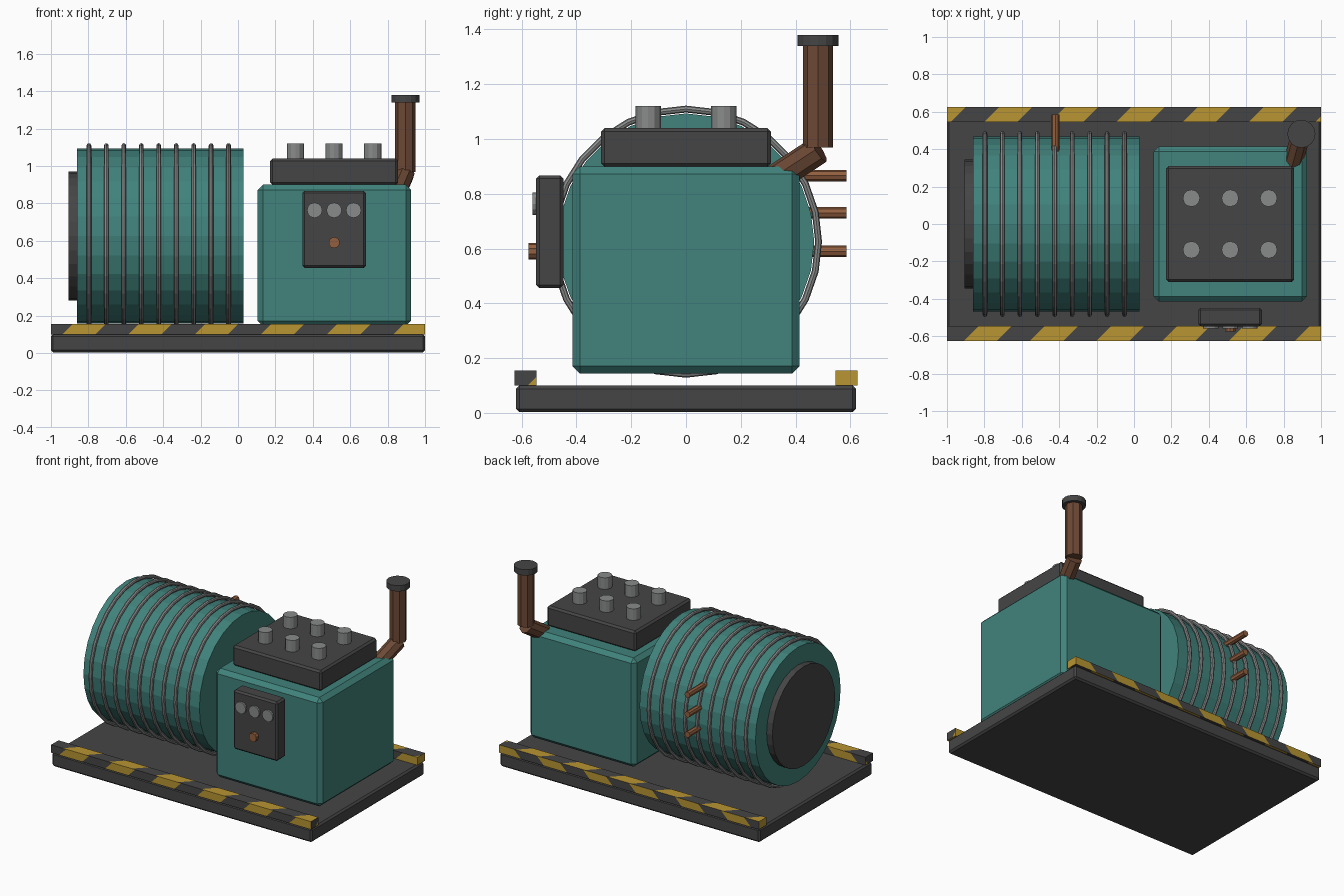
import bpy, bmesh, math
from mathutils import Vector

if "Cube" in bpy.data.objects:
    bpy.data.objects.remove(bpy.data.objects["Cube"])


def material(name, rgb):
    m = bpy.data.materials.new(name)
    m.diffuse_color = (*rgb, 1)
    m.use_nodes = True
    m.node_tree.nodes["Principled BSDF"].inputs["Base Color"].default_value = m.diffuse_color
    return m


TEAL = material("teal paint", (0.052, 0.225, 0.20))
DARK = material("dark iron", (0.060, 0.060, 0.060))
YELLOW = material("hazard yellow", (0.48, 0.30, 0.032))
STEEL = material("grey steel", (0.25, 0.26, 0.255))
BROWN = material("rusty brown", (0.15, 0.066, 0.036))
COPPER = material("copper", (0.29, 0.115, 0.05))


def finish(bm, name, *mats):
    me = bpy.data.meshes.new(name)
    bm.to_mesh(me)
    bm.free()
    for m in mats:
        me.materials.append(m)
    ob = bpy.data.objects.new(name, me)
    bpy.context.collection.objects.link(ob)
    return ob


def box_mesh(lo, hi):
    bm = bmesh.new()
    bmesh.ops.create_cube(bm, size=1)
    for v in bm.verts:
        v.co = Vector([(a + b) / 2 + c * (b - a) for a, b, c in zip(lo, hi, v.co)])
    return bm


def box(name, lo, hi, mat, bevel):
    ob = finish(box_mesh(lo, hi), name, mat)
    mod = ob.modifiers.new("edge bevel", 'BEVEL')
    mod.width = bevel
    mod.segments = 1
    return ob


def rod(name, a, b, r, mat, sides=12):
    a, b = Vector(a), Vector(b)
    bm = bmesh.new()
    bmesh.ops.create_cone(bm, cap_ends=True, segments=sides,
                          radius1=r, radius2=r, depth=(b - a).length)
    ob = finish(bm, name, mat)
    ob.rotation_mode = 'QUATERNION'
    ob.rotation_quaternion = (b - a).to_track_quat('Z', 'Y')
    ob.location = (a + b) / 2
    return ob


def hazard_rail(name, lo, hi, period=0.354):
    """Bar whose faces are cut into diagonal dark and yellow bands."""
    bm = box_mesh(lo, hi)
    bmesh.ops.split_edges(bm, edges=bm.edges[:])
    bm.normal_update()
    # direction the bands run across, and their phase, for each face axis
    rule = {0: (Vector((0, 1, -1)), -0.677),
            1: (Vector((1, 0, -1)), -0.685),
            2: (Vector((1, -1, 0)), -0.285)}

    def axis_of(face):
        return max(range(3), key=lambda i: abs(face.normal[i]))

    for axis, (d, phase) in rule.items():
        for k in range(-12, 13):
            cut = phase + k * period / 2
            faces = [f for f in bm.faces if axis_of(f) == axis]
            geom = set(faces)
            for f in faces:
                geom.update(f.edges)
                geom.update(f.verts)
            bmesh.ops.bisect_plane(bm, geom=list(geom), dist=1e-5,
                                   plane_co=d * (cut / d.length_squared), plane_no=d)
    bm.normal_update()
    for f in bm.faces:
        d, phase = rule[axis_of(f)]
        g = d.dot(f.calc_center_median()) - phase
        f.material_index = 1 if (g % period) < period / 2 else 0
    return finish(bm, name, DARK, YELLOW)


# Base plate and hazard rails
box("base_plate", (-1, -0.62, 0.003), (1, 0.62, 0.1), DARK, 0.012)
hazard_rail("front_rail", (-1, -0.626, 0.1), (1, -0.545, 0.155))
hazard_rail("back_rail", (-1, 0.545, 0.1), (1, 0.626, 0.155))

# Ribbed drum with end plate
DRUM_Z = 0.625
rod("drum", (-0.862, 0, DRUM_Z), (0.03, 0, DRUM_Z), 0.468, TEAL, 28)
rod("drum_end_plate", (-0.906, 0, DRUM_Z), (-0.85, 0, DRUM_Z), 0.345, DARK, 28)


def rib(name, x, major=0.484, minor=0.0125, n=28, m=8):
    bm = bmesh.new()
    rings = []
    for i in range(n):
        a = 2 * math.pi * i / n
        ring = []
        for j in range(m):
            b = 2 * math.pi * j / m
            r = major + minor * math.cos(b)
            ring.append(bm.verts.new((x + minor * math.sin(b), r * math.cos(a),
                                      DRUM_Z + r * math.sin(a))))
        rings.append(ring)
    for i in range(n):
        p, q = rings[i], rings[(i + 1) % n]
        for j in range(m):
            bm.faces.new((p[j], q[j], q[(j + 1) % m], p[(j + 1) % m]))
    bmesh.ops.recalc_face_normals(bm, faces=bm.faces[:])
    return finish(bm, name, STEEL)


for i in range(9):
    rib(f"drum_rib_{i + 1}", -0.797 + i * 0.0933)

# Copper outlet pipes behind the drum
for i, z in enumerate((0.59, 0.73, 0.866)):
    rod(f"outlet_pipe_{i + 1}", (-0.42, 0.38, z), (-0.42, 0.586, z), 0.021, COPPER, 8)

# Engine block, top cover and cover bolts
box("engine_block", (0.105, -0.415, 0.143), (0.925, 0.415, 0.9), TEAL, 0.028)
box("top_cover", (0.172, -0.31, 0.898), (0.856, 0.31, 1.04), DARK, 0.013)
for i, x in enumerate((0.307, 0.514, 0.72)):
    for side, y in (("front", -0.138), ("back", 0.138)):
        rod(f"cover_bolt_{side}_{i + 1}", (x, y, 1.03), (x, y, 1.12), 0.046, STEEL, 12)

# Control panel with gauges and button
box("control_panel", (0.344, -0.547, 0.455), (0.684, -0.448, 0.867), DARK, 0.012)
for i, x in enumerate((0.41, 0.514, 0.618)):
    rod(f"gauge_{i + 1}", (x, -0.54, 0.763), (x, -0.56, 0.763), 0.041, STEEL, 12)
rod("panel_button", (0.514, -0.54, 0.59), (0.514, -0.575, 0.59), 0.03, COPPER, 10)

# Exhaust: slanted elbow, upright stack and cap
rod("exhaust_elbow", (0.85, 0.325, 0.855), (0.894, 0.485, 0.96), 0.052, BROWN, 8)
rod("exhaust_stack", (0.895, 0.482, 0.968), (0.895, 0.482, 1.345), 0.055, BROWN, 8)
rod("exhaust_cap", (0.895, 0.482, 1.34), (0.895, 0.482, 1.38), 0.075, DARK, 16)
